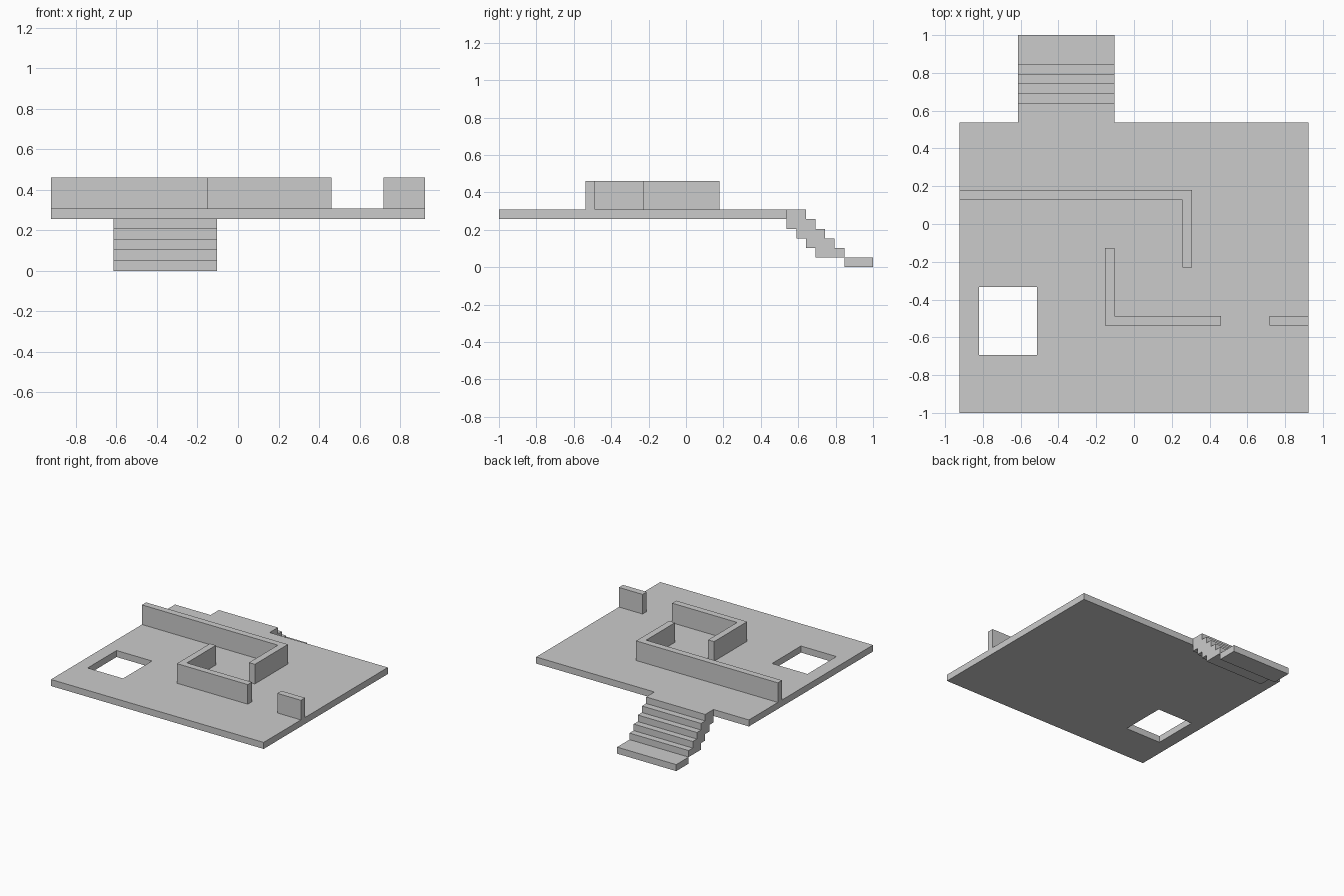
import bpy, bmesh
from mathutils import Vector

if "Cube" in bpy.data.objects:
    bpy.data.objects.remove(bpy.data.objects["Cube"])

U = 2 / 39          # plan module: wall and floor thickness, stair rise and run


def prism(name, outline, to_point, lo, hi):
    """Extrude a closed outline (in modules) from lo to hi; to_point places the axes."""
    bm = bmesh.new()
    face = bm.faces.new([bm.verts.new(to_point(a, b, lo)) for a, b in outline])
    side = bmesh.ops.extrude_face_region(bm, geom=[face])
    shift = to_point(0, 0, hi) - to_point(0, 0, lo)
    moved = [v for v in side["geom"] if isinstance(v, bmesh.types.BMVert)]
    bmesh.ops.translate(bm, vec=shift, verts=moved)
    bmesh.ops.recalc_face_normals(bm, faces=bm.faces)
    mesh = bpy.data.meshes.new(name)
    bm.to_mesh(mesh)
    bm.free()
    obj = bpy.data.objects.new(name, mesh)
    bpy.context.collection.objects.link(obj)
    return obj


def plan(x, y, z):      # outline drawn from above, y counted from the front edge
    return Vector((x * U, y * U - 1, z * U))


def section(y, z, x):   # outline drawn from the side
    return Vector((x * U, y * U - 1, z * U))


def rect(x0, y0, x1, y1):
    return [(x0, y0), (x1, y0), (x1, y1), (x0, y1)]


# Floor slab with a rectangular opening
floor = prism("floor_slab", rect(-18, 0, 18, 30), plan, 5, 6)
cutter = prism("floor_opening_cutter", rect(-16, 6, -10, 13), plan, 4, 7)
cutter.hide_render = True
cutter.hide_set(True)
cut = floor.modifiers.new("opening", "BOOLEAN")
cut.operation = "DIFFERENCE"
cut.solver = "EXACT"
cut.object = cutter

# Partition walls standing on the slab
walls = {
    "back_wall": [(-18, 22), (5, 22), (5, 15), (6, 15), (6, 23), (-18, 23)],
    "inner_wall": [(-3, 9), (9, 9), (9, 10), (-2, 10), (-2, 17), (-3, 17)],
    "side_wall_stub": rect(14, 9, 18, 10),
}
for name, outline in walls.items():
    prism(name, outline, plan, 6, 9)

# Stair flight: stepped on top and underneath
upper = [(30, 6)]
for i in range(5):
    upper += [(32 + i, 6 - i), (32 + i, 5 - i)]
lower = [(33, 1)]
for i in range(3):
    lower += [(33 - i, 2 + i), (32 - i, 2 + i)]
prism("stair_flight", upper + lower, section, -12, -2)

# Bottom landing
prism("stair_landing", rect(36, 0, 39, 1), section, -12, -2)
